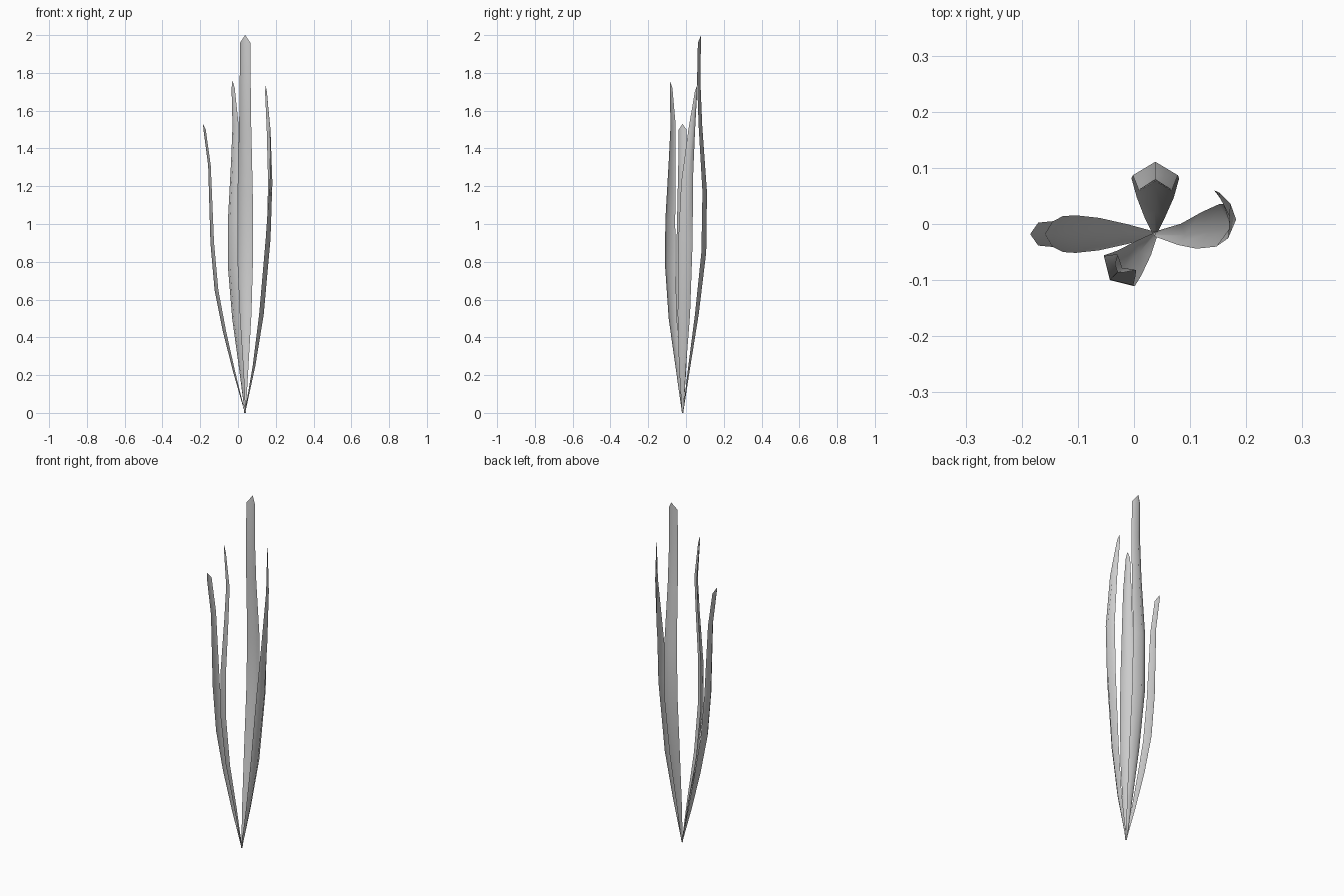
import bpy, bmesh, math

DEPTH = 0.3  # channel depth as a share of blade width


def blade(name, rows, tip):
    """Channelled leaf: rows of (ridge x, y, z, width, outward angle), then a point."""
    bm = bmesh.new()
    prev = None
    for x, y, z, w, ang in rows:
        a = math.radians(ang)
        ox, oy = math.cos(a), math.sin(a)
        row = []
        for s in (-0.5, 0, 0.5):
            back = DEPTH * w if s else 0
            row.append(bm.verts.new((x - ox * back - oy * s * w,
                                     y - oy * back + ox * s * w, z)))
        if prev:
            for i in range(2):
                bm.faces.new((prev[i], prev[i + 1], row[i + 1], row[i]))
        prev = row
    # pointed end
    t = bm.verts.new(tip)
    for i in range(2):
        bm.faces.new((prev[i], prev[i + 1], t))
    for f in bm.faces:
        f.smooth = True
    me = bpy.data.meshes.new(name)
    bm.to_mesh(me)
    bm.free()
    ob = bpy.data.objects.new(name, me)
    bpy.context.collection.objects.link(ob)
    return ob


# tallest leaf, at the back
blade("back_leaf", [
    (.037, -.015, 0, .008, 90), (.037, .022, .24, .036, 90),
    (.038, .067, .52, .066, 90), (.038, .107, .85, .085, 90),
    (.038, .111, 1.17, .080, 90), (.038, .086, 1.52, .064, 90),
    (.038, .076, 1.76, .058, 90), (.038, .079, 1.96, .054, 90)],
    (.038, .080, 2.0))

# leaf leaning to the front left
blade("front_leaf", [
    (.037, -.020, 0, .008, 225), (.010, -.050, .24, .036, 225),
    (-.022, -.083, .50, .062, 225), (-.043, -.100, .78, .078, 225),
    (-.043, -.099, 1.02, .074, 225), (-.028, -.085, 1.33, .054, 227),
    (-.021, -.078, 1.52, .043, 230), (-.030, -.084, 1.72, .022, 230)],
    (-.029, -.086, 1.76))

# right leaf, twisting toward the back at its end
blade("right_leaf", [
    (.038, -.018, 0, .008, -8), (.092, -.020, .25, .038, -8),
    (.136, -.014, .52, .066, -8), (.172, -.004, .92, .076, -4),
    (.182, .008, 1.22, .062, 8), (.172, .036, 1.50, .040, 28),
    (.152, .056, 1.70, .016, 38)],
    (.146, .059, 1.735))

# shortest leaf, leaning left with a flared end
blade("left_leaf", [
    (.036, -.018, 0, .008, 180), (-.024, -.018, .21, .036, 180),
    (-.080, -.018, .43, .058, 180), (-.124, -.018, .65, .067, 180),
    (-.146, -.018, .90, .064, 180), (-.158, -.018, 1.31, .046, 180),
    (-.183, -.018, 1.50, .041, 180)],
    (-.185, -.018, 1.53))
